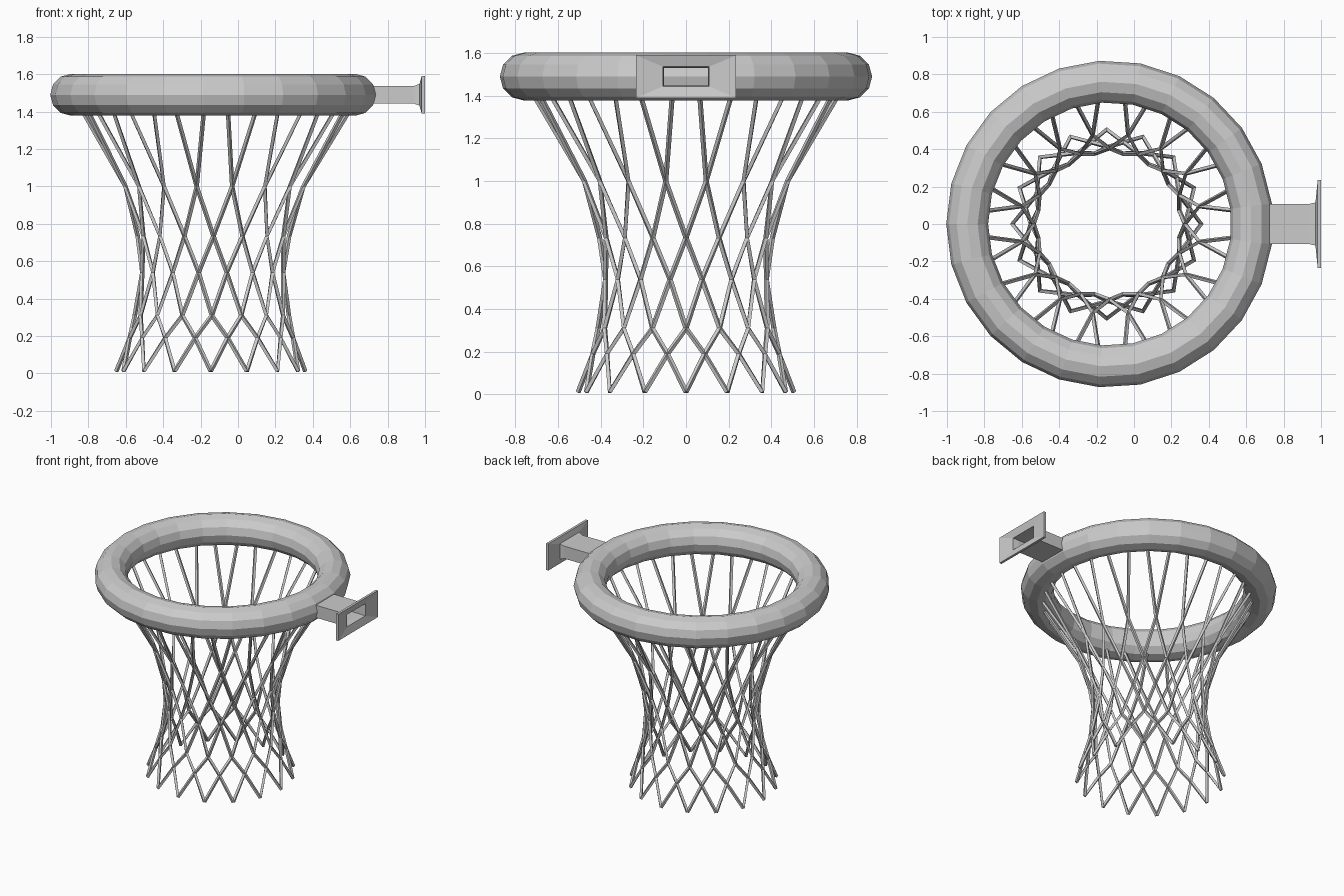
import bpy, bmesh
from math import sin, cos, pi, radians
from mathutils import Vector

cube = bpy.data.objects.get("Cube")
if cube:
    bpy.data.objects.remove(cube, do_unlink=True)

GREY = (0.6, 0.6, 0.6, 1.0)
metal = bpy.data.materials.new("plain_grey")
metal.use_nodes = True
metal.diffuse_color = GREY
metal.node_tree.nodes["Principled BSDF"].inputs["Base Color"].default_value = GREY

RIM_X, RIM_Z, RIM_R, TUBE_R = -0.13, 1.49, 0.762, 0.112


def add_mesh(name, bm):
    bmesh.ops.recalc_face_normals(bm, faces=bm.faces)
    mesh = bpy.data.meshes.new(name)
    bm.to_mesh(mesh)
    bm.free()
    mesh.materials.append(metal)
    obj = bpy.data.objects.new(name, mesh)
    bpy.context.collection.objects.link(obj)
    return obj


def bridge(bm, a, b):
    n = len(a)
    for i in range(n):
        bm.faces.new((a[i], a[(i + 1) % n], b[(i + 1) % n], b[i]))


# Rim: faceted ring with an edge on the side away from the bracket
bm = bmesh.new()
SEGMENTS, SIDES = 25, 12
loops = []
for i in range(SEGMENTS):
    a = pi + 2 * pi * i / SEGMENTS
    loop = []
    for j in range(SIDES):
        t = 2 * pi * j / SIDES
        r = RIM_R + TUBE_R * cos(t)
        loop.append(bm.verts.new((RIM_X + r * cos(a), r * sin(a), RIM_Z + TUBE_R * sin(t))))
    loops.append(loop)
for i in range(SEGMENTS):
    bridge(bm, loops[i], loops[(i + 1) % SEGMENTS])
add_mesh("rim", bm)

# Bracket: hollow rectangular neck flaring into a thin wall flange
bm = bmesh.new()
sections = [(0.62, 0.108, 0.047), (0.94, 0.108, 0.047), (0.97, 0.115, 0.058),
            (0.982, 0.235, 0.1), (1.0, 0.235, 0.1), (0.985, 0.108, 0.046),
            (0.94, 0.102, 0.041), (0.66, 0.102, 0.041)]
loops = []
for x, hy, hz in sections:
    corners = ((-hy, -hz), (hy, -hz), (hy, hz), (-hy, hz))
    loops.append([bm.verts.new((x, y, RIM_Z + z)) for y, z in corners])
for a, b in zip(loops, loops[1:]):
    bridge(bm, a, b)
bm.faces.new(loops[0])
bm.faces.new(loops[-1])
add_mesh("bracket", bm)

# Net: cords winding both ways, crossing at each level (height, radius, turn in half steps)
COUNT = 16
HALF_STEP = pi / COUNT
levels = [(0.012, 0.505, 0), (0.19, 0.445, 1), (0.31, 0.412, 2), (0.54, 0.384, 3),
          (0.735, 0.405, 4), (1.0, 0.485, 5), (1.47, 0.755, 5.6)]


def cord(bm, points, radius):
    """Square tube along a path, with its corners facing outward and sideways."""
    previous = None
    for k, p in enumerate(points):
        before, after = points[max(k - 1, 0)], points[min(k + 1, len(points) - 1)]
        along = (after - before).normalized()
        outward = Vector((p.x - RIM_X, p.y, 0)).normalized()
        side = along.cross(outward).normalized()
        outward = side.cross(along)
        loop = [bm.verts.new(p + radius * d) for d in (outward, side, -outward, -side)]
        if previous:
            bridge(bm, previous, loop)
        else:
            bm.faces.new(loop)
        previous = loop
    bm.faces.new(previous)


for name, direction in (("net_cords_left_twist", 1), ("net_cords_right_twist", -1)):
    bm = bmesh.new()
    for i in range(COUNT):
        points = []
        for z, r, turn in levels:
            a = HALF_STEP * (2 * i + direction * turn)
            # the net hangs with a very slight lean
            points.append(Vector((-0.146 + 0.02 * z + r * cos(a), r * sin(a), z)))
        cord(bm, points, 0.012)
    add_mesh(name, bm)
